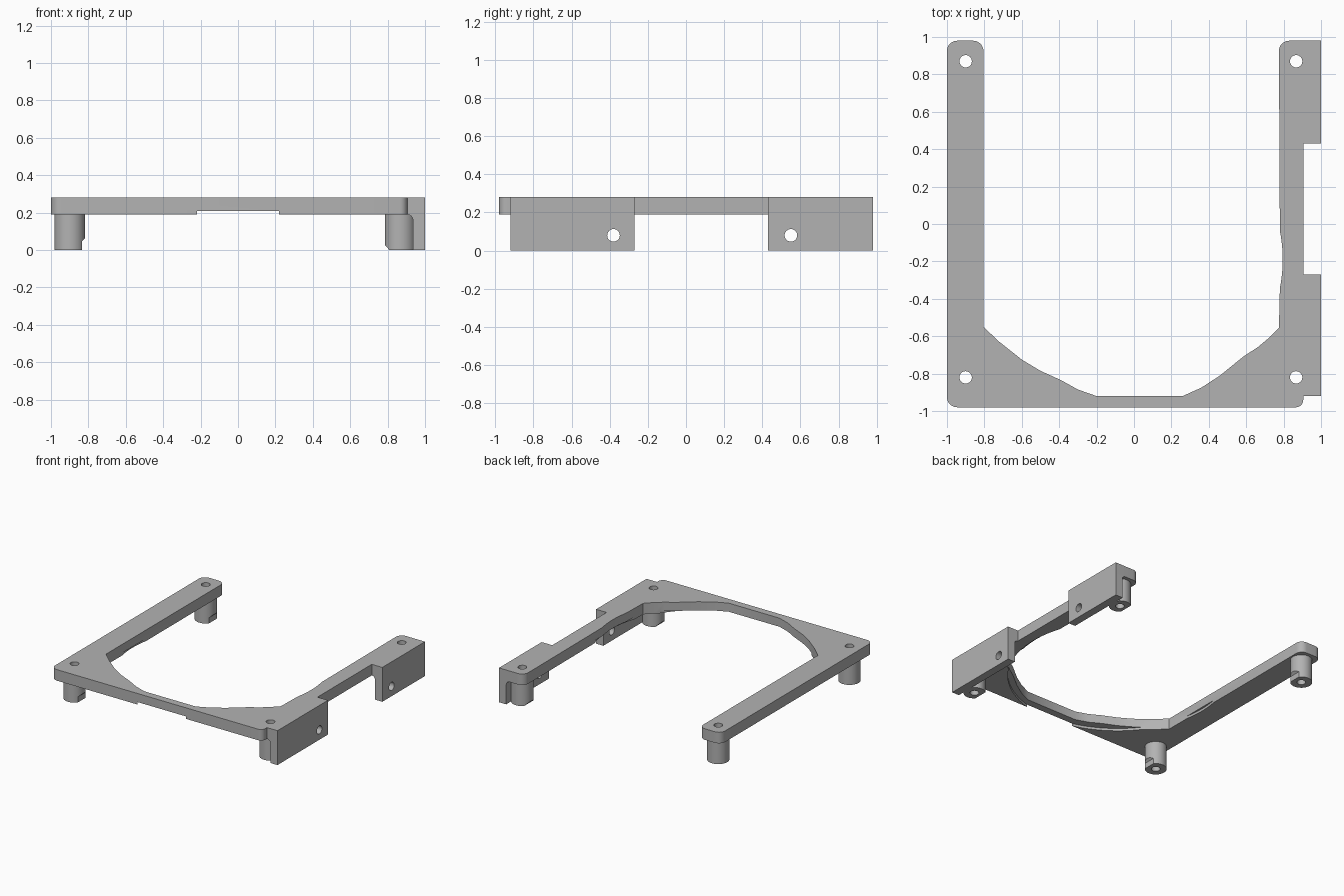
import bpy, bmesh, math
from mathutils import Matrix

old = bpy.data.objects.get("Cube")
if old:
    bpy.data.objects.remove(old, do_unlink=True)

grey = bpy.data.materials.new("plain grey")
grey.use_nodes = True
colour = (0.45, 0.45, 0.45, 1)
grey.diffuse_color = colour
grey.node_tree.nodes["Principled BSDF"].inputs["Base Color"].default_value = colour

TOP, UNDER = 0.28, 0.19
POST_R, HOLE_R = 0.082, 0.033


def finish(name, bm):
    bmesh.ops.recalc_face_normals(bm, faces=bm.faces)
    mesh = bpy.data.meshes.new(name)
    bm.to_mesh(mesh)
    bm.free()
    mesh.materials.append(grey)
    ob = bpy.data.objects.new(name, mesh)
    bpy.context.collection.objects.link(ob)
    return ob


def prism(name, points, low, high, axis="z"):
    """Extrude an outline along z, or an (x, z) outline along y."""
    bm = bmesh.new()
    place = (lambda a, b: (a, b, low)) if axis == "z" else (lambda a, b: (a, low, b))
    face = bm.faces.new([bm.verts.new(place(*p)) for p in points])
    ext = bmesh.ops.extrude_face_region(bm, geom=[face])
    move = (0, 0, high - low) if axis == "z" else (0, high - low, 0)
    verts = [g for g in ext["geom"] if isinstance(g, bmesh.types.BMVert)]
    bmesh.ops.translate(bm, verts=verts, vec=move)
    return finish(name, bm)


def cylinder(name, centre, radius, depth, sides=48, sideways=False):
    bm = bmesh.new()
    turn = Matrix.Rotation(math.pi / 2, 4, "Y") if sideways else Matrix()
    bmesh.ops.create_cone(bm, cap_ends=True, segments=sides, radius1=radius,
                          radius2=radius, depth=depth,
                          matrix=Matrix.Translation(centre) @ turn)
    return finish(name, bm)


def cut(ob, cutters):
    """Subtract the cutters, keep the result and drop the cutters."""
    for c in cutters:
        mod = ob.modifiers.new("cut", "BOOLEAN")
        mod.operation, mod.solver, mod.object = "DIFFERENCE", "EXACT", c
    graph = bpy.context.evaluated_depsgraph_get()
    mesh = bpy.data.meshes.new_from_object(ob.evaluated_get(graph))
    ob.modifiers.clear()
    ob.data = mesh
    for c in cutters:
        bpy.data.objects.remove(c, do_unlink=True)


def smooth(ob):
    bpy.ops.object.select_all(action="DESELECT")
    ob.select_set(True)
    bpy.context.view_layer.objects.active = ob
    bpy.ops.object.shade_smooth_by_angle(angle=math.radians(30))


def arc(cx, cy, r, start, end, steps=8):
    angles = [math.radians(start + (end - start) * i / steps) for i in range(steps + 1)]
    return [(cx + r * math.cos(a), cy + r * math.sin(a)) for a in angles]


# U-shaped frame plate, outline running clockwise from the left arm tip
R = 0.055
outline = arc(-1 + R, 0.98 - R, R, 180, 90) + arc(-0.805 - R, 0.98 - R, R, 90, 0)
outline += [(-0.805, -0.55), (-0.72, -0.63), (-0.6, -0.725), (-0.5, -0.785),
            (-0.39, -0.835), (-0.3, -0.885), (-0.2, -0.92), (0.26, -0.92),
            (0.36, -0.875), (0.46, -0.81), (0.54, -0.745), (0.59, -0.705),
            (0.66, -0.66), (0.72, -0.61), (0.775, -0.555)]
outline += arc(0, -0.19, 0.795, -11.2, 11.2, 10)
outline += arc(0.775 + R, 0.98 - R, R, 180, 90)
outline += [(1, 0.98), (1, 0.43), (0.905, 0.43), (0.905, -0.27), (1, -0.27),
            (1, -0.92), (0.905, -0.92)]
outline += arc(0.905 - 0.04, -0.98 + 0.04, 0.04, 0, -90)
outline += arc(-1 + R, -0.98 + R, R, -90, -180)
frame = prism("frame_plate", outline, UNDER, TOP)

spots = {"left_front": (-0.9, -0.82), "left_back": (-0.9, 0.87),
         "right_front": (0.867, -0.82), "right_back": (0.867, 0.87)}

# Screw holes and the shallow round recess under the arms
holes = [cylinder("hole", (x, y, 0.2), HOLE_R, 1, 32) for x, y in spots.values()]
recess = cylinder("recess", (0, -0.19, UNDER), 0.82, 0.04, 128)
cut(frame, holes + [recess])
smooth(frame)

# Hollow posts with a relieved inner foot
for name, (x, y) in spots.items():
    post = cylinder(name + "_post", (x, y, UNDER / 2), POST_R, UNDER)
    bore = cylinder("bore", (x, y, 0.1), HOLE_R, 1, 32)
    if x < 0:
        foot = [(x + 0.065, -0.1), (x + 0.065, 0.045), (x + 0.085, 0.065), (x + 0.2, 0.065),
                (x + 0.2, -0.1)]
    else:
        foot = [(x - 0.057, -0.01), (x - 0.057, 0), (x - 0.085, 0.03), (x - 0.2, 0.03),
                (x - 0.2, -0.01)]
    cut(post, [bore, prism("foot", foot, y - 0.2, y + 0.2, "y")])
    smooth(post)

# Side walls with a rounded inner top edge and a cross hole
profile = [(1, 0), (1, UNDER), (0.905, UNDER)] + arc(0.905, 0.16, 0.03, 90, 0) + [(0.935, 0)]
for name, low, high, hole_y in (("front_wall", -0.92, -0.27, -0.38),
                                ("back_wall", 0.43, 0.98, 0.55)):
    wall = prism(name, profile, low, high, "y")
    cut(wall, [cylinder("hole", (1, hole_y, 0.08), HOLE_R, 0.5, 32, True)])
    smooth(wall)
